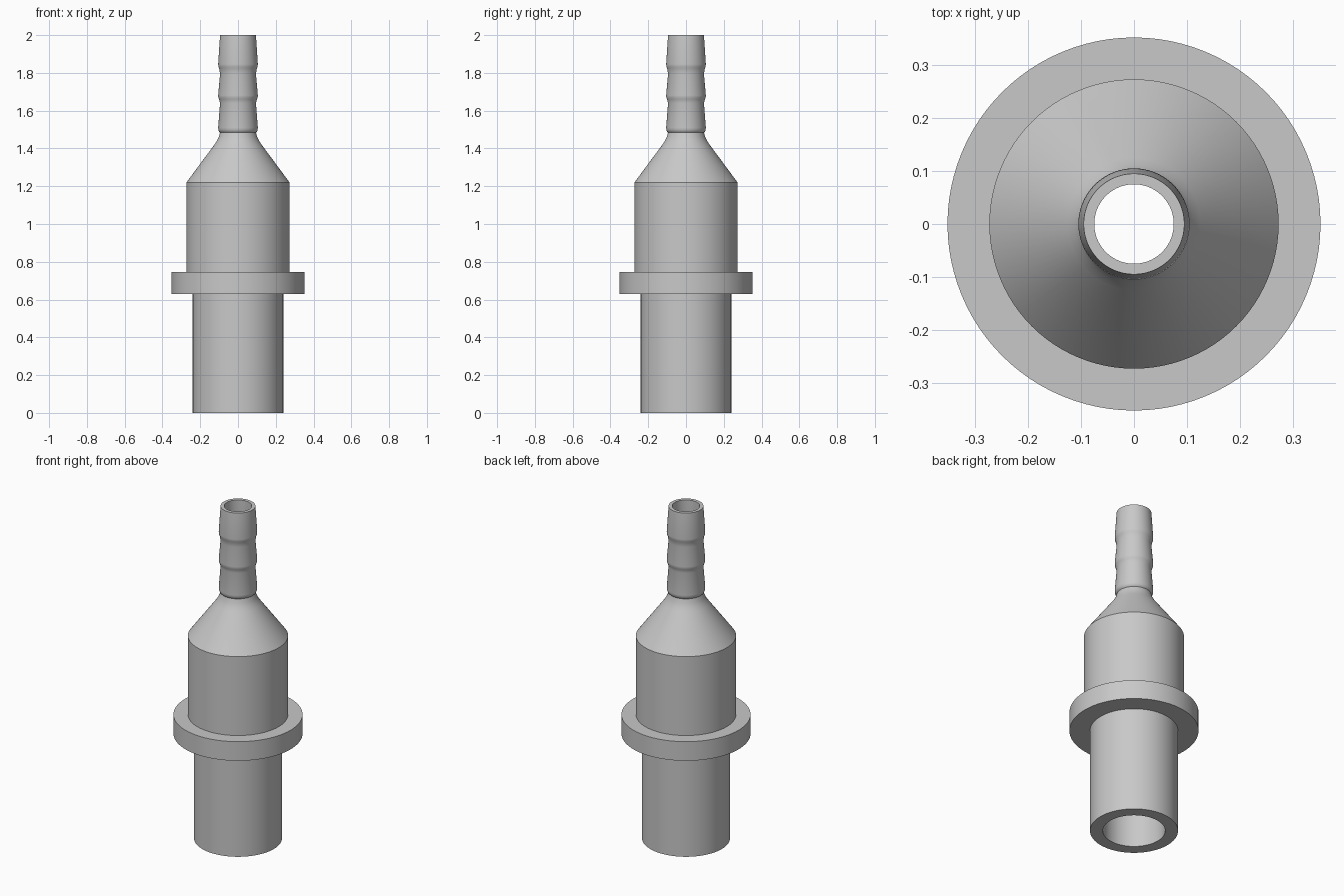
import bpy, bmesh, math

cube = bpy.data.objects.get("Cube")
if cube:
    bpy.data.objects.remove(cube, do_unlink=True)

SEGMENTS = 96

grey = bpy.data.materials.new("light_grey")
colour = (0.58, 0.58, 0.58, 1)
grey.diffuse_color = colour
grey.use_nodes = True
grey.node_tree.nodes["Principled BSDF"].inputs["Base Color"].default_value = colour


def lathe(name, profile):
    """Revolve a closed (radius, height) outline around the z axis."""
    bm = bmesh.new()
    rings = []
    for r, z in profile:
        ring = []
        for i in range(SEGMENTS):
            a = math.tau * i / SEGMENTS
            ring.append(bm.verts.new((r * math.cos(a), r * math.sin(a), z)))
        rings.append(ring)
    for k, low in enumerate(rings):
        high = rings[(k + 1) % len(rings)]
        for i in range(SEGMENTS):
            j = (i + 1) % SEGMENTS
            bm.faces.new((low[i], low[j], high[j], high[i]))
    bmesh.ops.recalc_face_normals(bm, faces=bm.faces)
    mesh = bpy.data.meshes.new(name)
    bm.to_mesh(mesh)
    bm.free()
    mesh.materials.append(grey)
    obj = bpy.data.objects.new(name, mesh)
    bpy.context.collection.objects.link(obj)
    bpy.ops.object.select_all(action='DESELECT')
    obj.select_set(True)
    bpy.context.view_layer.objects.active = obj
    bpy.ops.object.shade_smooth_by_angle(angle=math.radians(30))
    return obj


# Lower spigot, stop flange and body
outline = [(0.24, 0), (0.24, 0.63), (0.352, 0.63), (0.352, 0.745),
           (0.273, 0.745), (0.273, 1.22)]

# Shoulder cone, flaring gently into the neck
outline += [(0.125, 1.42), (0.112, 1.44), (0.102, 1.46), (0.095, 1.484)]

# Three hose barbs: rounded lip, then a long taper
for base, top in ((1.484, 1.64), (1.655, 1.795), (1.82, 2.0)):
    outline += [(0.1, base + 0.005), (0.104, base + 0.014),
                (0.105, base + 0.026), (0.095, top)]

# Bore: narrow through the hose tail, conical, then wide through the spigot
outline += [(0.075, 2.0), (0.075, 1.44), (0.17, 1.22), (0.17, 0)]

lathe("hose_adapter", outline)
